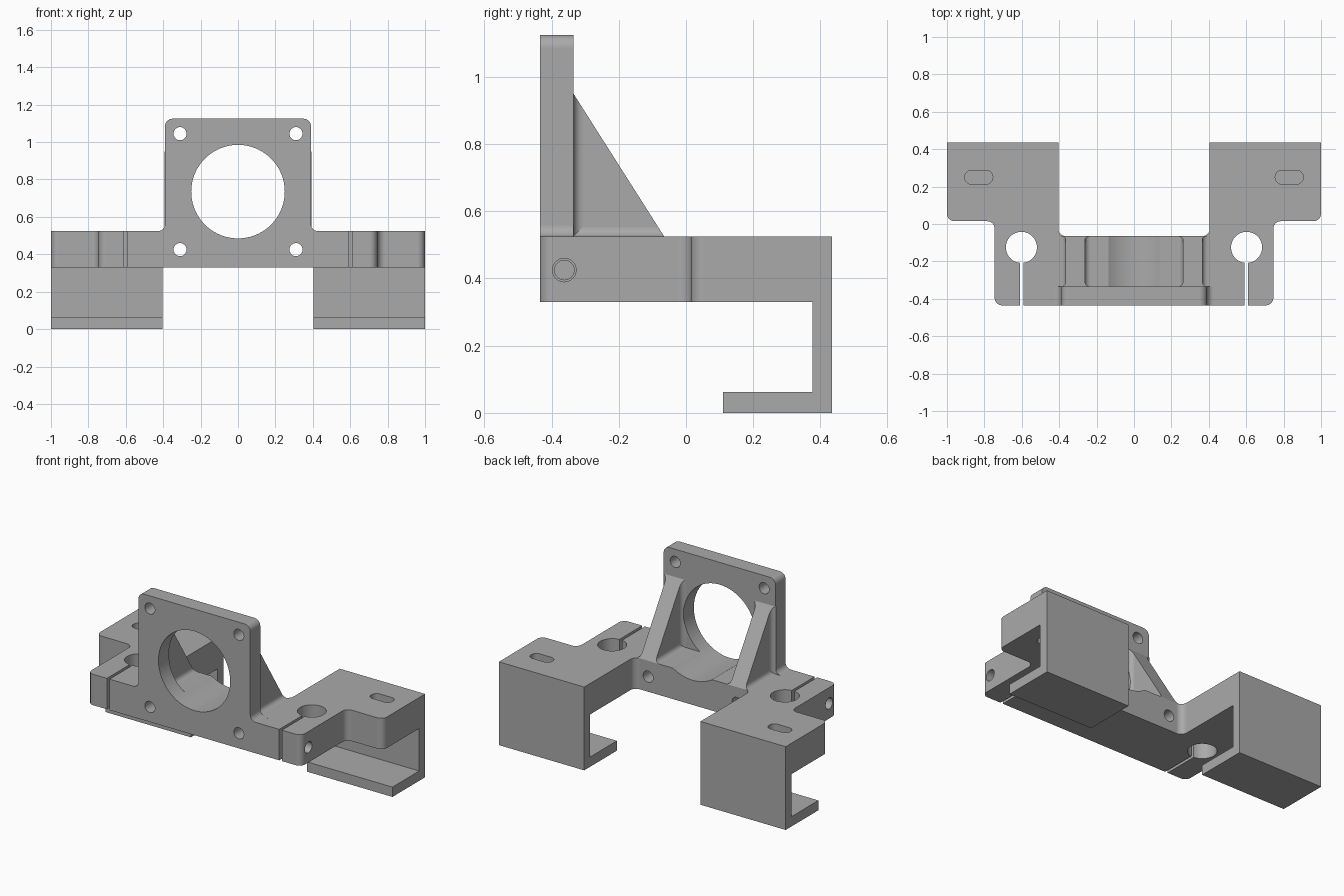
import bpy, bmesh, math
from mathutils import Vector

if "Cube" in bpy.data.objects:
    bpy.data.objects.remove(bpy.data.objects["Cube"], do_unlink=True)

grey = bpy.data.materials.new("plain grey")
grey.use_nodes = True
grey.diffuse_color = (0.4, 0.4, 0.4, 1)
grey.node_tree.nodes["Principled BSDF"].inputs["Base Color"].default_value = (0.4, 0.4, 0.4, 1)

FRONT, PLATE_BACK, BRIDGE_BACK, BACK = -0.435, -0.335, -0.065, 0.435
LOW, DECK, TOP = 0.33, 0.525, 1.125
BORE_Z = 0.735


def rounded(corners, steps=8):
    """Outline from (u, v, radius) corners, with arcs where the radius is set."""
    out = []
    for i, (u, v, r) in enumerate(corners):
        p = Vector((u, v))
        if not r:
            out.append(p)
            continue
        a = (Vector(corners[i - 1][:2]) - p).normalized()
        b = (Vector(corners[(i + 1) % len(corners)][:2]) - p).normalized()
        # corners are square, so the arc centre is one radius along each side
        c = p + (a + b) * r
        for k in range(steps + 1):
            t = math.pi / 2 * k / steps
            out.append(c - b * r * math.cos(t) - a * r * math.sin(t))
    return out


def both_sides(corners):
    return corners + [(-u, v, r) for u, v, r in reversed(corners)]


def prism(name, outline, axis, start, end, slope=None):
    """Extrude a 2D outline along an axis, optionally trimmed by a plane."""
    place = {"x": lambda u, v, w: (w, u, v),
             "y": lambda u, v, w: (u, w, v),
             "z": lambda u, v, w: (u, v, w)}[axis]
    bm = bmesh.new()
    rings = [[bm.verts.new(place(p[0], p[1], w)) for p in outline] for w in (start, end)]
    bm.faces.new(rings[0])
    bm.faces.new(rings[1])
    n = len(outline)
    for i in range(n):
        j = (i + 1) % n
        bm.faces.new((rings[0][i], rings[0][j], rings[1][j], rings[1][i]))
    if slope:
        bmesh.ops.bisect_plane(bm, geom=bm.verts[:] + bm.edges[:] + bm.faces[:],
                               plane_co=slope[0], plane_no=slope[1], clear_outer=True)
        bmesh.ops.holes_fill(bm, edges=[e for e in bm.edges if e.is_boundary])
    bmesh.ops.recalc_face_normals(bm, faces=bm.faces[:])
    mesh = bpy.data.meshes.new(name)
    bm.to_mesh(mesh)
    bm.free()
    mesh.materials.append(grey)
    ob = bpy.data.objects.new(name, mesh)
    bpy.context.collection.objects.link(ob)
    return ob


def rod(name, u, v, r, axis, start, end, sides=32):
    ring = [(u + r * math.cos(2 * math.pi * k / sides),
             v + r * math.sin(2 * math.pi * k / sides)) for k in range(sides)]
    return prism(name, ring, axis, start, end)


def activate(ob):
    bpy.ops.object.select_all(action="DESELECT")
    ob.select_set(True)
    bpy.context.view_layer.objects.active = ob


def cut(ob, cutters):
    activate(ob)
    for c in cutters:
        m = ob.modifiers.new("cut", "BOOLEAN")
        m.operation, m.solver, m.object = "DIFFERENCE", "EXACT", c
        bpy.ops.object.modifier_apply(modifier=m.name)


def finish(ob):
    activate(ob)
    bpy.ops.object.shade_smooth_by_angle(angle=math.radians(25))
    m = ob.modifiers.new("even shading", "WEIGHTED_NORMAL")
    m.keep_sharp = True


# Main deck: bridge in front, two wings behind
deck = prism("deck", rounded(both_sides([
    (0.745, FRONT, 0.04), (0.745, 0.015, 0.04), (1, 0.015, 0.04),
    (1, BACK, 0), (0.405, BACK, 0), (0.405, BRIDGE_BACK, 0.04)])), "z", LOW, DECK)

# Upright motor plate with flared foot
plate = prism("mounting_plate", rounded(both_sides([
    (0.45, DECK, 0), (0.45, DECK + 0.0001, 0), (0.39, DECK + 0.0001, 0.035),
    (0.39, TOP, 0.04)])), "y", FRONT, PLATE_BACK)

parts = [deck, plate]

# Cutters: centre bore, corner bolts, rod clamps, slits, screws and slots
bore = rod("bore_cutter", 0, BORE_Z, 0.25, "y", -0.6, 0.2, 96)
deck_cuts, plate_cuts = [bore], [bore]
for s in (-1, 1):
    plate_cuts.append(rod("bolt_cutter", s * 0.31, 1.045, 0.035, "y", -0.6, 0))
    deck_cuts += [
        rod("bolt_cutter", s * 0.31, 0.425, 0.035, "y", -0.6, 0),
        rod("clamp_cutter", s * 0.602, -0.125, 0.083, "z", 0.2, 0.7, 64),
        prism("slit_cutter", [(s * 0.592, -0.6), (s * 0.61, -0.6),
                              (s * 0.61, -0.13), (s * 0.592, -0.13)], "z", 0.2, 0.7),
        rod("screw_cutter", -0.362, 0.425, 0.035, "x", s * 0.601, s * 0.9),
        rod("thread_cutter", -0.362, 0.425, 0.029, "x", s * 0.45, s * 0.65),
        prism("slot_cutter", rounded([
            (s * 0.83 - 0.075, 0.213, 0.036), (s * 0.83 + 0.075, 0.213, 0.036),
            (s * 0.83 + 0.075, 0.287, 0.036), (s * 0.83 - 0.075, 0.287, 0.036)]),
            "z", 0.2, 0.7)]
cut(deck, deck_cuts)
cut(plate, plate_cuts)

# Hooks under the wings, and gussets behind the plate
incline = ((0, BRIDGE_BACK, DECK), (0, 0.425, 0.27))
R = 0.028
for s, side in ((-1, "right"), (1, "left")):
    parts.append(prism(side + "_hook", [
        (BACK, LOW), (BACK, 0), (0.11, 0), (0.11, 0.062), (0.376, 0.062), (0.376, LOW)],
        "x", s * 0.405, s))
    parts.append(prism(side + "_gusset", [
        (PLATE_BACK, DECK), (BRIDGE_BACK, DECK), (PLATE_BACK, 0.95)],
        "x", s * 0.262, s * 0.365))
    # Concave fillets along the deck and the plate
    for x, d, where in ((0.262, -1, "inner"), (0.365, 1, "outer")):
        def cove(base):
            arc = [math.pi / 2 * k / 6 for k in range(7)]
            return [(s * x, base)] + [(s * (x + d * R * (1 - math.sin(a))),
                                       base + R * (1 - math.cos(a))) for a in arc]
        name = side + "_" + where
        parts.append(prism(name + "_deck_fillet", cove(DECK), "y",
                           PLATE_BACK, BRIDGE_BACK, incline))
        upright = prism(name + "_plate_fillet", cove(PLATE_BACK), "z", DECK, 1, incline)
        if where == "inner":
            cut(upright, [bore])
        parts.append(upright)

for c in set(deck_cuts + plate_cuts):
    bpy.data.objects.remove(c, do_unlink=True)
for ob in parts:
    finish(ob)
